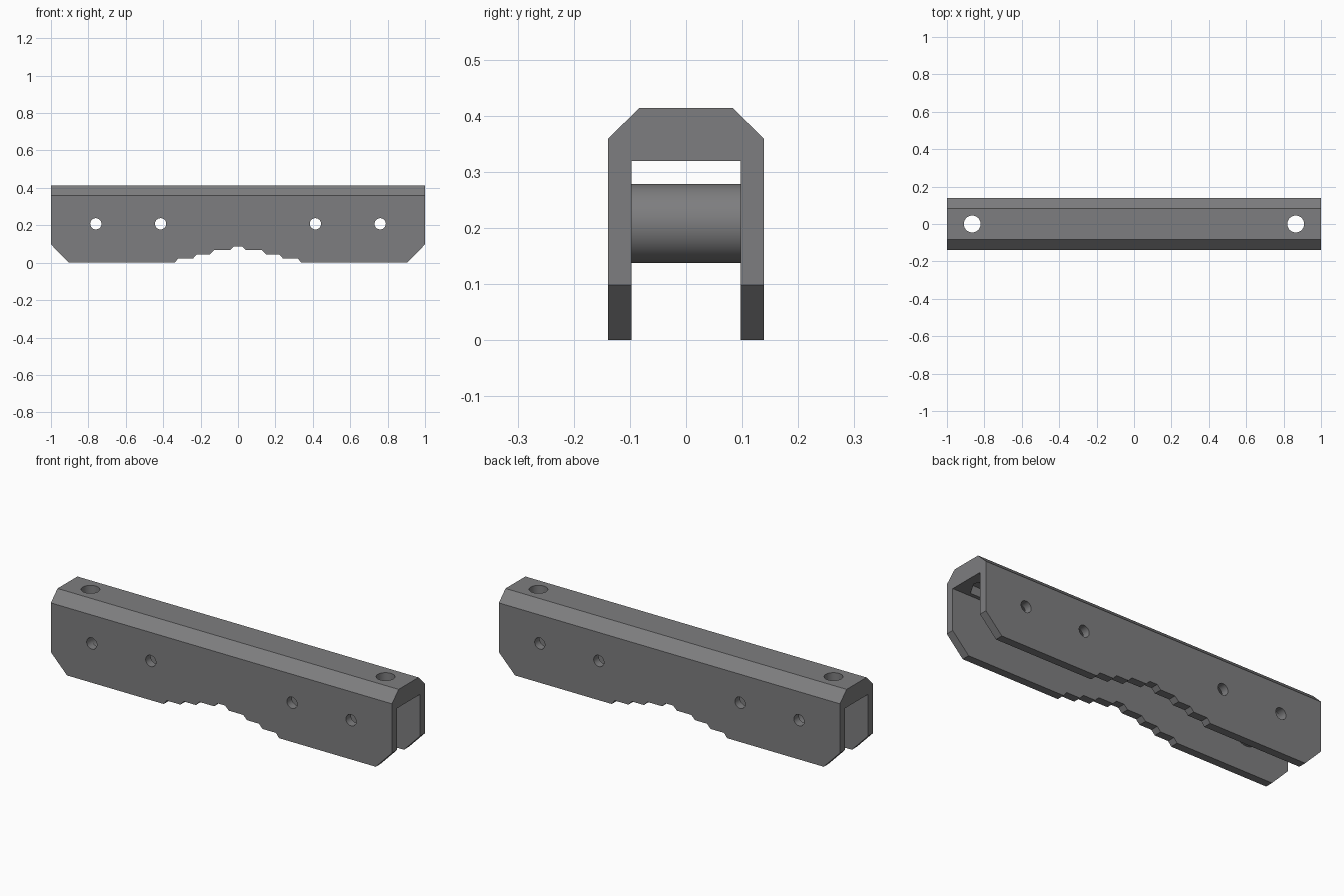
import bpy, bmesh, math
from mathutils import Vector

if "Cube" in bpy.data.objects:
    bpy.data.objects.remove(bpy.data.objects["Cube"])


def prism(name, pts, direction):
    """Extrude a closed 3D outline along a direction vector."""
    bm = bmesh.new()
    face = bm.faces.new([bm.verts.new(p) for p in pts])
    new = bmesh.ops.extrude_face_region(bm, geom=[face])["geom"]
    verts = [g for g in new if isinstance(g, bmesh.types.BMVert)]
    bmesh.ops.translate(bm, verts=verts, vec=Vector(direction))
    bmesh.ops.recalc_face_normals(bm, faces=bm.faces)
    mesh = bpy.data.meshes.new(name)
    bm.to_mesh(mesh)
    bm.free()
    obj = bpy.data.objects.new(name, mesh)
    bpy.context.collection.objects.link(obj)
    return obj


def rod(name, r, depth, loc, along_y=True, sides=48):
    bpy.ops.mesh.primitive_cylinder_add(
        vertices=sides, radius=r, depth=depth, location=loc,
        rotation=(math.pi / 2 if along_y else 0, 0, 0))
    obj = bpy.context.object
    obj.name = name
    return obj


def cut(target, tool, operation='DIFFERENCE'):
    mod = target.modifiers.new("cut", 'BOOLEAN')
    mod.operation = operation
    mod.solver = 'EXACT'
    mod.object = tool
    bpy.context.view_layer.objects.active = target
    bpy.ops.object.modifier_apply(modifier=mod.name)
    bpy.data.objects.remove(tool, do_unlink=True)


dark = bpy.data.materials.new("dark_grey")
dark.diffuse_color = (0.208, 0.208, 0.214, 1)
dark.use_nodes = True
dark.node_tree.nodes["Principled BSDF"].inputs["Base Color"].default_value = dark.diffuse_color


def finish(obj):
    obj.data.materials.clear()
    obj.data.materials.append(dark)
    bpy.ops.object.select_all(action='DESELECT')
    obj.select_set(True)
    bpy.context.view_layer.objects.active = obj
    bpy.ops.object.shade_smooth_by_angle(angle=math.radians(30))


# Channel cross-section with chamfered top edges
half = [(0.097, 0.319), (0.097, -0.1), (0.139, -0.1), (0.139, 0.359), (0.083, 0.414)]
section = half + [(-y, z) for y, z in reversed(half)]
channel = prism("channel_body", [(-1.2, y, z) for y, z in section], (2.4, 0, 0))

# Side silhouette: cut lower corners and stepped central notch
side = [(0.022, 0.088), (0.043, 0.067), (0.128, 0.067), (0.15, 0.045),
        (0.22, 0.045), (0.24, 0.023), (0.32, 0.023), (0.338, 0),
        (0.905, 0), (1, 0.098), (1, 0.6)]
outline = side + [(-x, z) for x, z in reversed(side)]
cut(channel, prism("silhouette", [(x, -0.3, z) for x, z in outline], (0, 0.6, 0)),
    'INTERSECT')

# Cross pin holes, top mounting holes and hexagonal nut recesses under the top
PIN_Z = 0.208
for s in (-1, 1):
    for x in (0.414, 0.76):
        cut(channel, rod("pin_hole", 0.03, 0.6, (s * x, 0, PIN_Z)))
    cut(channel, rod("top_hole", 0.045, 0.3, (s * 0.865, 0, 0.42), along_y=False))
    a = [math.radians(60 * k) for k in range(6)]
    hexagon = [(s * 0.865 + 0.09 * math.cos(t), 0.09 * math.sin(t), 0.28) for t in a]
    cut(channel, prism("nut_recess", hexagon, (0, 0, 0.085)))
finish(channel)

# Hollow spacer between the walls
spacer = rod("spacer_roller", 0.0705, 0.194, (-0.75, 0, PIN_Z), sides=64)
cut(spacer, rod("spacer_bore", 0.042, 0.4, (-0.75, 0, PIN_Z)))
finish(spacer)
